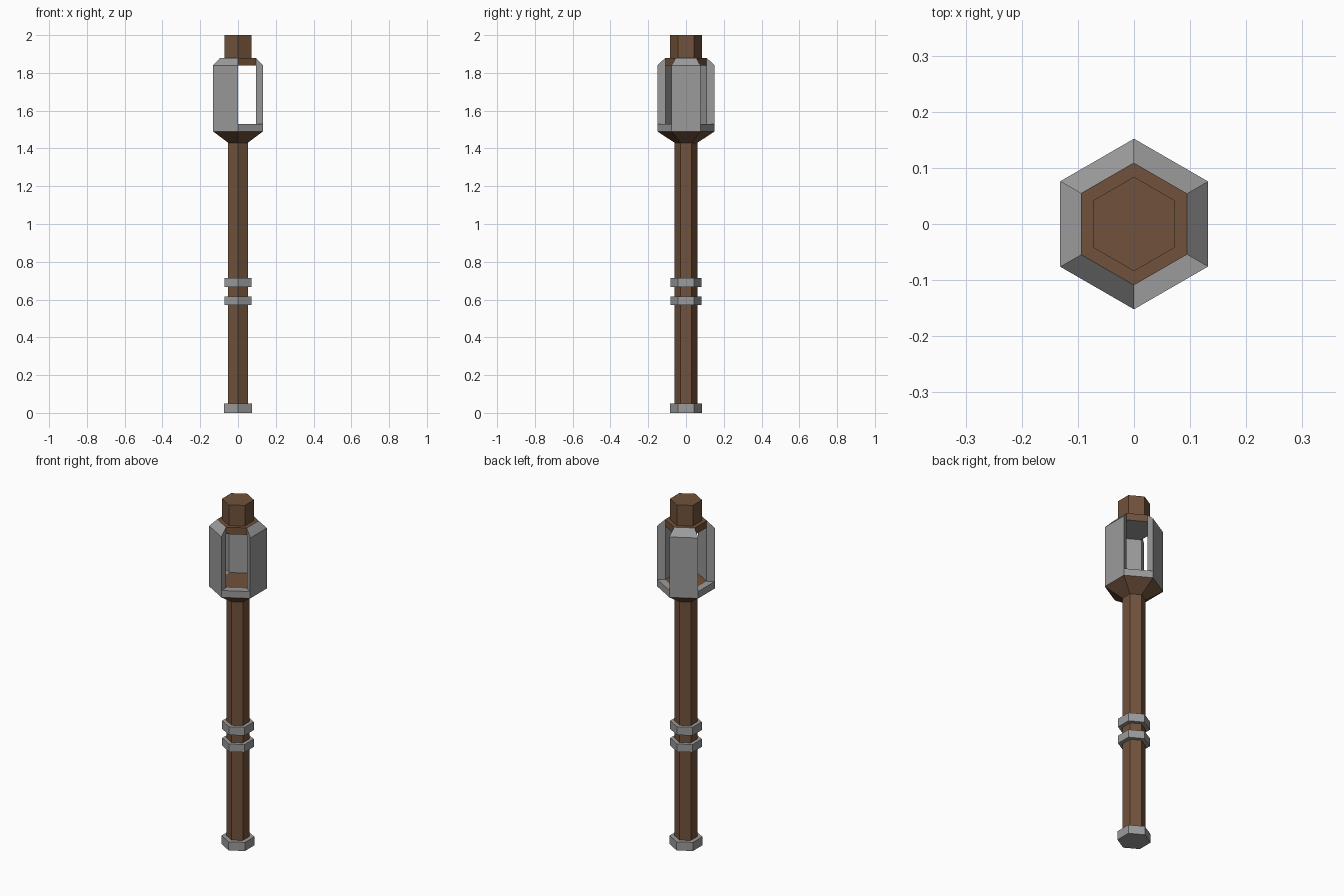
import bpy, bmesh
from math import cos, sin, radians

cube = bpy.data.objects.get("Cube")
if cube:
    bpy.data.objects.remove(cube, do_unlink=True)


def material(name, rgb):
    mat = bpy.data.materials.new(name)
    mat.use_nodes = True
    mat.diffuse_color = (*rgb, 1)
    mat.node_tree.nodes["Principled BSDF"].inputs["Base Color"].default_value = (*rgb, 1)
    return mat


BROWN = material("brown wood", (0.165, 0.085, 0.045))
GREY = material("grey metal", (0.33, 0.33, 0.33))


def finish(bm, name, *mats):
    bmesh.ops.recalc_face_normals(bm, faces=bm.faces)
    mesh = bpy.data.meshes.new(name)
    bm.to_mesh(mesh)
    bm.free()
    for mat in mats:
        mesh.materials.append(mat)
    obj = bpy.data.objects.new(name, mesh)
    bpy.context.collection.objects.link(obj)
    return obj


def corner(bm, r, z, k):
    a = radians(30 + 60 * k)
    return bm.verts.new((r * cos(a), r * sin(a), z))


def hex_part(name, profile, *mats):
    """Capped hexagonal solid through (radius, height) rings, from bottom to top."""
    bm = bmesh.new()
    rings = [[corner(bm, r, z, k) for k in range(6)] for r, z in profile]
    for low, high in zip(rings, rings[1:]):
        for k in range(6):
            n = (k + 1) % 6
            bm.faces.new((low[k], low[n], high[n], high[k]))
    bm.faces.new(rings[0][::-1])
    bm.faces.new(rings[-1])
    return finish(bm, name, *mats)


def wall_sector(name, profile, k):
    """One side of a hexagonal wall, with a closed (radius, height) section."""
    bm = bmesh.new()
    a = [corner(bm, r, z, k) for r, z in profile]
    b = [corner(bm, r, z, k + 1) for r, z in profile]
    for i in range(len(a)):
        j = (i + 1) % len(a)
        bm.faces.new((a[i], a[j], b[j], b[i]))
    bm.faces.new(a)
    bm.faces.new(b)
    return finish(bm, name, GREY)


R, INNER = 0.152, 0.109            # lantern head outer and inner radius
BASE, SILL, EAVE, TOP = 1.49, 1.53, 1.84, 1.88

# Shaft flaring into the floor of the head
hex_part("shaft", [(0.06, 0.04), (0.06, 1.43), (R, BASE), (INNER, BASE), (INNER, SILL)], BROWN)

# Metal foot and grip bands
hex_part("foot_cap", [(0.086, 0), (0.086, 0.05)], GREY)
hex_part("lower_band", [(0.083, 0.57), (0.083, 0.615)], GREY)
hex_part("upper_band", [(0.083, 0.667), (0.083, 0.715)], GREY)

# Head walls: tall panels alternating with open sides above a low sill
panel = [(R, BASE), (R, EAVE), (INNER, TOP), (INNER, BASE)]
sill = [(R, BASE), (R, SILL), (INNER, SILL), (INNER, BASE)]
for k in range(6):
    if k % 2:
        wall_sector(f"head_panel_{k}", panel, k)
    else:
        wall_sector(f"head_sill_{k}", sill, k)

# Collar with a metal underside, and the tip above it
collar = hex_part("collar", [(INNER, EAVE), (INNER, TOP)], BROWN, GREY)
for face in collar.data.polygons:
    face.material_index = int(face.normal.z < -0.5)
hex_part("tip", [(0.084, TOP), (0.084, 2)], BROWN)
